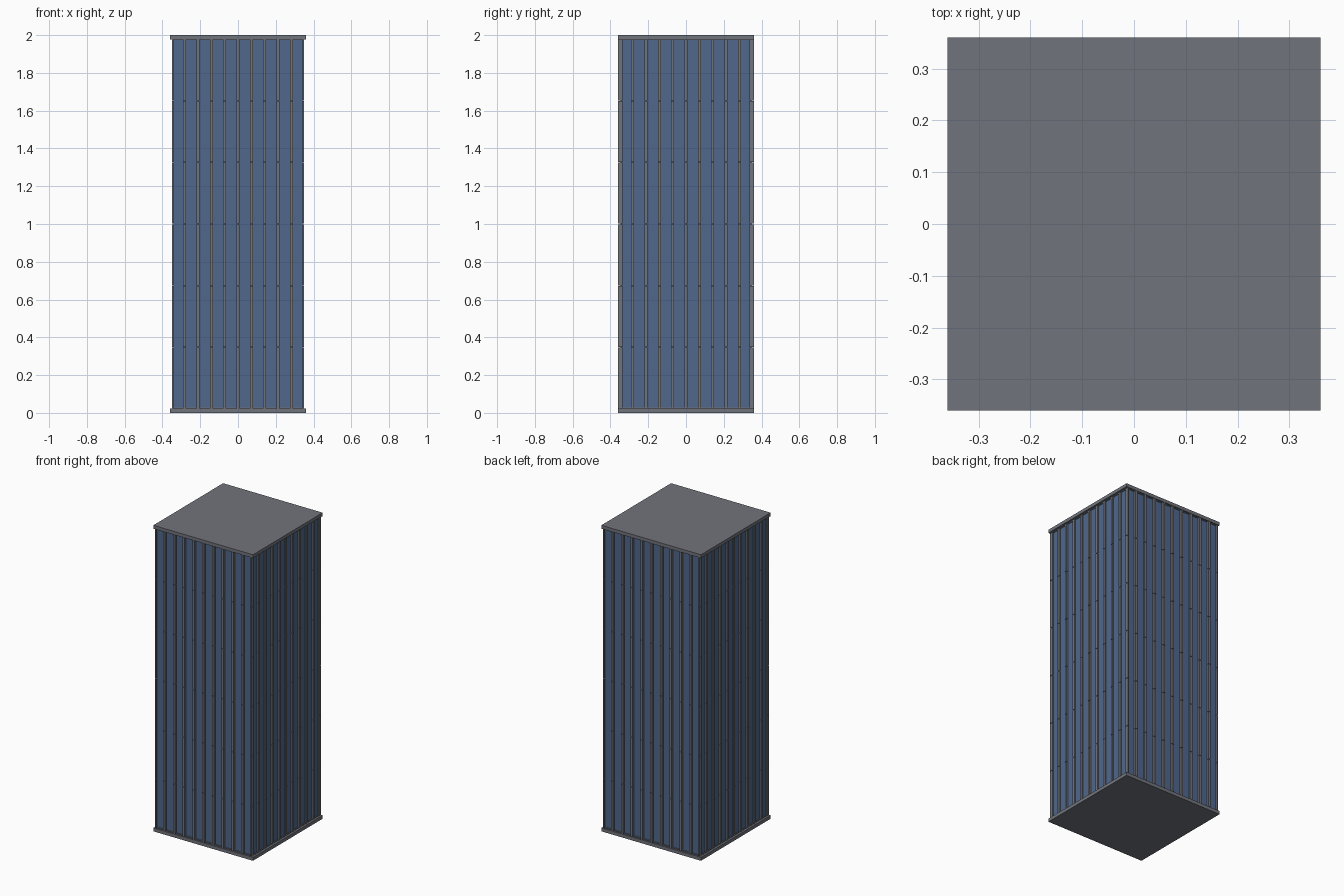
import bpy, bmesh
from mathutils import Matrix, Vector

if "Cube" in bpy.data.objects:
    bpy.data.objects.remove(bpy.data.objects["Cube"])


def material(name, rgb):
    m = bpy.data.materials.new(name)
    m.diffuse_color = (*rgb, 1)
    m.use_nodes = True
    m.node_tree.nodes["Principled BSDF"].inputs["Base Color"].default_value = m.diffuse_color
    return m


GREY = material("slate grey", (0.165, 0.175, 0.20))
BLUE = material("glass blue", (0.08, 0.135, 0.265))


def boxes(name, items, mat):
    """One object made of boxes given as (centre, size)."""
    bm = bmesh.new()
    for c, s in items:
        bmesh.ops.create_cube(bm, size=1, matrix=Matrix.Translation(Vector(c)) @ Matrix.Diagonal((*s, 1)))
    me = bpy.data.meshes.new(name)
    bm.to_mesh(me)
    bm.free()
    me.materials.append(mat)
    ob = bpy.data.objects.new(name, me)
    bpy.context.collection.objects.link(ob)
    return ob


H, SLAB, HALF = 2.0, 0.022, 0.36
PITCH, BAR, COUNT, FLOORS = 0.0705, 0.016, 10, 6
GX, GY = 0.341, 0.347        # glass planes
MX, MY = 0.35, 0.36          # outer planes of the mullions
SEAM = 0.003

# roof and base plates
boxes("base_plate", [((0, 0, SLAB / 2), (2 * HALF, 2 * HALF, SLAB))], GREY)
boxes("roof_plate", [((0, 0, H - SLAB / 2), (2 * HALF, 2 * HALF, SLAB))], GREY)

# glass body
boxes("glass_body", [((0, 0, H / 2), (2 * GX, 2 * GY, H - 2 * SLAB))], BLUE)

# mullions, split at each floor by a thin seam
step = (H - 2 * SLAB) / FLOORS
front, side = [], []
for f in range(FLOORS):
    z, h = SLAB + step * (f + 0.5), step - SEAM
    for i in range(COUNT + 1):
        p = (i - COUNT / 2) * PITCH
        end = i in (0, COUNT)
        w = 0.008 if end else BAR
        px = p * 0.345 / 0.3525 if end else p
        for s in (-1, 1):
            front.append(((px, s * (MY + GY - 0.01) / 2, z), (w, MY - GY + 0.01, h)))
            if not end:
                side.append(((s * (MX + GX - 0.01) / 2, p, z), (MX - GX + 0.01, w, h)))
boxes("front_and_back_mullions", front, GREY)
boxes("side_mullions", side, GREY)

# short rails closing the glass at top and bottom
rails = []
for z in (SLAB + 0.003, H - SLAB - 0.001):
    for s in (-1, 1):
        rails.append(((0, s * (GY + 0.002), z), (2 * GX, 0.006, 0.006)))
        rails.append(((s * (GX + 0.002), 0, z), (0.006, 2 * GY, 0.006)))
boxes("glass_rails", rails, GREY)
